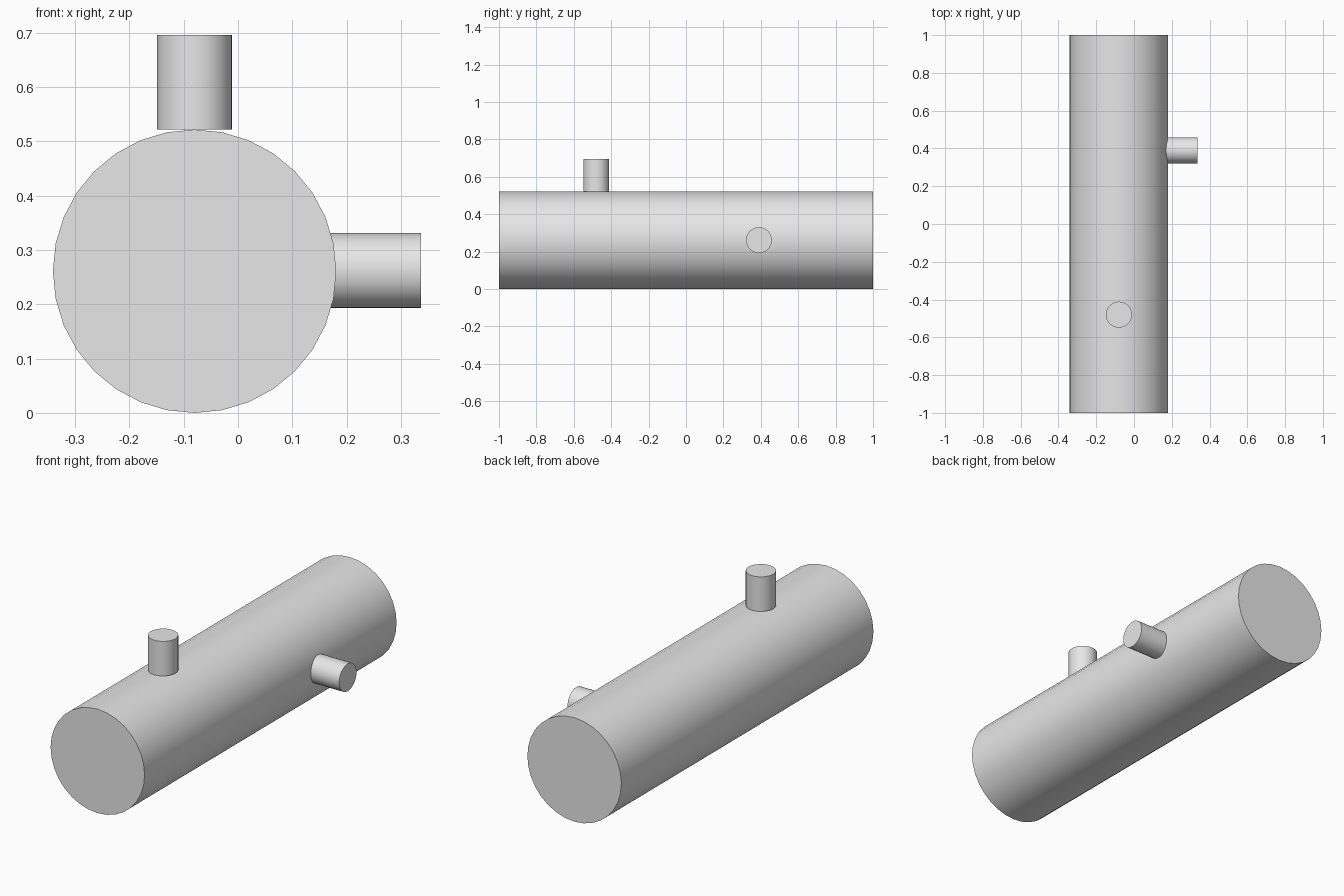
import bpy
from math import pi

cube = bpy.data.objects.get("Cube")
if cube:
    bpy.data.objects.remove(cube, do_unlink=True)

grey = bpy.data.materials.new("light_grey")
grey.use_nodes = True
colour = (0.8, 0.8, 0.8, 1)
grey.diffuse_color = colour
grey.node_tree.nodes["Principled BSDF"].inputs["Base Color"].default_value = colour


def cylinder(name, radius, length, centre, rotation=(0, 0, 0)):
    bpy.ops.mesh.primitive_cylinder_add(
        vertices=32, radius=radius, depth=length, location=centre, rotation=rotation)
    obj = bpy.context.object
    obj.name = name
    obj.data.materials.append(grey)
    bpy.ops.object.shade_smooth_by_angle()
    return obj


AXIS_X = -0.08
BODY_R = 0.261
STUB_R = 0.069
STUB_L = 0.174

# Long horizontal vessel
cylinder("tank_body", BODY_R, 2, (AXIS_X, 0, BODY_R), (pi / 2, 0, 0))

# Upright pipe resting on the top of the vessel
cylinder("top_pipe", STUB_R, STUB_L, (AXIS_X, -0.48, 2 * BODY_R + STUB_L / 2))

# Sideways pipe leaving the left flank
cylinder("side_pipe", STUB_R, STUB_L, (0.337 - STUB_L / 2, 0.39, BODY_R + 0.001),
         (0, pi / 2, 0))
